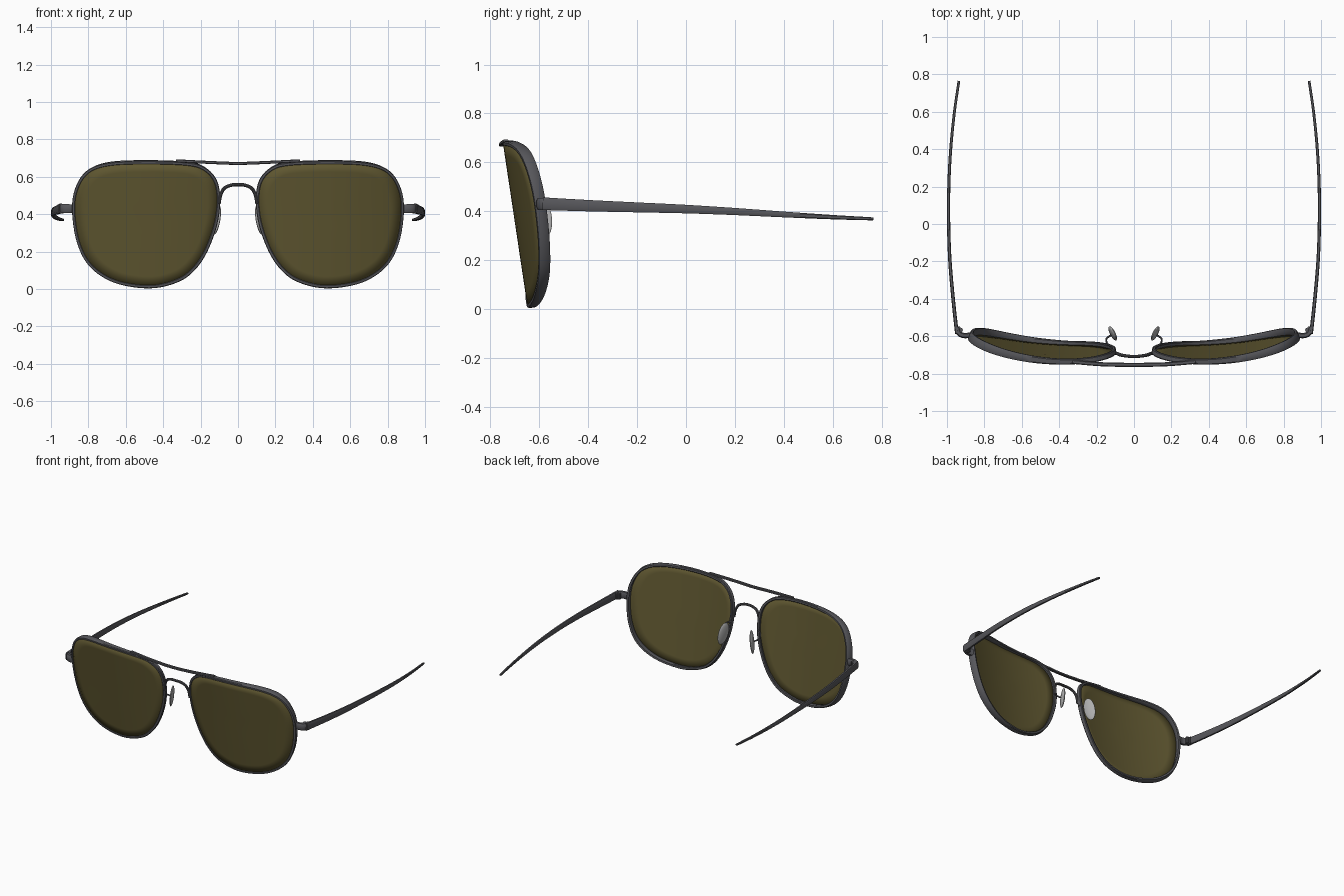
import bpy, bmesh, math
from mathutils import Vector

if "Cube" in bpy.data.objects:
    bpy.data.objects.remove(bpy.data.objects["Cube"])


def material(name, rgb):
    m = bpy.data.materials.new(name)
    m.diffuse_color = (*rgb, 1)
    m.use_nodes = True
    m.node_tree.nodes["Principled BSDF"].inputs["Base Color"].default_value = m.diffuse_color
    return m


METAL = material("gunmetal", (0.095, 0.095, 0.105))
LENS = material("olive lens", (0.115, 0.095, 0.03))
PAD = material("pale pad", (0.42, 0.42, 0.42))


def make(name, verts, faces, mat, mirror=True, angle=35):
    me = bpy.data.meshes.new(name)
    me.from_pydata([tuple(v) for v in verts], [], faces)
    bm = bmesh.new()
    bm.from_mesh(me)
    bmesh.ops.recalc_face_normals(bm, faces=bm.faces)
    bm.to_mesh(me)
    bm.free()
    me.materials.append(mat)
    ob = bpy.data.objects.new(name, me)
    bpy.context.collection.objects.link(ob)
    bpy.ops.object.select_all(action='DESELECT')
    bpy.context.view_layer.objects.active = ob
    ob.select_set(True)
    bpy.ops.object.shade_smooth_by_angle(angle=math.radians(angle))
    if mirror:
        ob.modifiers.new("mirror", 'MIRROR').use_mirror_merge = False
    return ob


def smooth_path(pts, steps, closed=False):
    """Catmull-Rom curve through the points."""
    pts = [Vector(p) for p in pts]
    n, out = len(pts), []
    get = (lambda i: pts[i % n]) if closed else (lambda i: pts[max(0, min(n - 1, i))])
    for i in range(n if closed else n - 1):
        a, b, c, d = (get(i + k) for k in (-1, 0, 1, 2))
        for s in range(steps):
            t = s / steps
            out.append(0.5 * (2 * b + (c - a) * t + (2 * a - 5 * b + 4 * c - d) * t * t
                              + (3 * b - a - 3 * c + d) * t ** 3))
    if not closed:
        out.append(pts[-1])
    return out


def loft(rings, close_path=False):
    n, m = len(rings), len(rings[0])
    faces = [(i * m + j, i * m + (j + 1) % m, (i + 1) % n * m + (j + 1) % m, (i + 1) % n * m + j)
             for i in range(n if close_path else n - 1) for j in range(m)]
    if not close_path:
        faces += [tuple(range(m)), tuple((n - 1) * m + j for j in range(m))]
    return [v for r in rings for v in r], faces


BOX = [(-1, -.6), (-.6, -1), (.6, -1), (1, -.6), (1, .6), (.6, 1), (-.6, 1), (-1, .6)]
ROUND = [(math.cos(a * math.pi / 5), math.sin(a * math.pi / 5)) for a in range(10)]


def sweep(name, path, size0, size1, up, section=BOX, steps=6, mirror=True):
    """Sweep a section (half side, half up) along a path, tapering from size0 to size1."""
    p, rings, up = smooth_path(path, steps), [], Vector(up)
    for i, c in enumerate(p):
        t = (p[min(i + 1, len(p) - 1)] - p[max(i - 1, 0)]).normalized()
        side = t.cross(up).normalized()
        u = side.cross(t)
        f = i / (len(p) - 1)
        a, b = (size0[k] + (size1[k] - size0[k]) * f for k in (0, 1))
        rings.append([c + side * a * s + u * b * q for s, q in section])
    v, fc = loft(rings)
    return make(name, v, fc, METAL, mirror)


# Curved, tilted front surface shared by lens and rim
def front(x, z, depth):
    fx = 0.76 * (x - 0.38)
    nrm = Vector((-fx, 1, 0.15)).normalized()
    return Vector((x, -0.65 - 0.15 * z + 0.38 * (x - 0.38) ** 2, z)) + nrm * depth


outline = smooth_path([(x, 0, z) for x, z in [
    (.687, .676), (.473, .685), (.26, .676), (.168, .645), (.112, .58), (.094, .48), (.11, .345),
    (.163, .2), (.233, .098), (.324, .035), (.473, .003), (.66, .032), (.794, .118), (.864, .249),
    (.89, .425), (.869, .548), (.805, .636)]], 6, closed=True)
N = len(outline)
inward = []
for i in range(N):
    t = (outline[(i + 1) % N] - outline[i - 1]).normalized()
    inward.append(Vector((-t.z, 0, t.x)))

# Rims
rings = []
for p, q in zip(outline, inward):
    depth = 0.03 + 0.017 * max(0, min(1, (p.x - 0.35) / 0.45))
    rings.append([front(p.x + q.x * i, p.z + q.z * i, d * depth) for i, d in
                  [(.004, 0), (.015, 0), (.019, .15), (.019, .85), (.015, 1), (.004, 1), (0, .85), (0, .15)]])
make("rim", *loft(rings, True), METAL)

# Lenses: concentric rings laid on the curved surface
centre = Vector((.48, 0, .36))
rings = []
for k in (1, .85, .68, .5, .32, .15):
    ring = []
    for p, q in zip(outline, inward):
        e = centre + (p + q * 0.012 - centre) * k
        ring.append(front(e.x, e.z, 0.007))
    rings.append(ring)
v, f = loft(rings)
f = f[:-2] + [f[-1]]
lens = make("lens", v, f, LENS)
sol = lens.modifiers.new("thickness", 'SOLIDIFY')
sol.thickness = 0.008
sol.offset = 0

# Brow bar across the top
sweep("brow_bar", [(-.33, -.737, .686), (-.17, -.75, .678), (0, -.753, .672), (.17, -.75, .678),
                   (.33, -.737, .686)], (.011, .008), (.011, .008), (0, 0, 1), mirror=False)

# Arched nose bridge
half = [(.102, -.69, .455), (.092, -.692, .505), (.072, -.7, .54), (.035, -.706, .556)]
sweep("nose_bridge", [(-x, y, z) for x, y, z in half] + [(0, -.709, .558)] + half[::-1],
      (.009, .009), (.009, .009), (0, 1, 0), ROUND, mirror=False)

# Nose pad arms and pads
sweep("pad_arm", [(.103, -.685, .43), (.105, -.66, .43), (.138, -.645, .415), (.148, -.615, .39),
                  (.12, -.593, .372)], (.005, .005), (.005, .005), (0, 0, 1), ROUND)
bm = bmesh.new()
bmesh.ops.create_uvsphere(bm, u_segments=20, v_segments=12, radius=1)
axis_z = Vector((-.17, -.1, 1)).normalized()
axis_y = Vector((.42, 1, .1)).normalized()
axis_x = axis_y.cross(axis_z).normalized()
pv = [Vector((.114, -.585, .37)) + axis_x * v.co.x * .012 + axis_y * v.co.y * .04 + axis_z * v.co.z * .08
      for v in bm.verts]
pf = [tuple(v.index for v in f.verts) for f in bm.faces]
bm.free()
make("nose_pad", pv, pf, PAD, angle=60)

# End pieces, hinge barrels and temples
sweep("end_piece", [(.872, -.592, .43), (.905, -.597, .43), (.935, -.585, .43), (.947, -.55, .43)],
      (.014, .023), (.014, .025), (0, 0, 1))
sweep("hinge", [(.928, -.567, .408), (.928, -.567, .452)], (.013, .013), (.013, .013), (0, 1, 0), ROUND, 1)
sweep("temple", [(.947, -.585, .431), (.967, -.4, .423), (.984, -.2, .416), (.991, 0, .409),
                 (.99, .2, .399), (.98, .4, .387), (.96, .6, .376), (.936, .765, .369)],
      (.01, .026), (.007, .006), (0, 0, 1))
